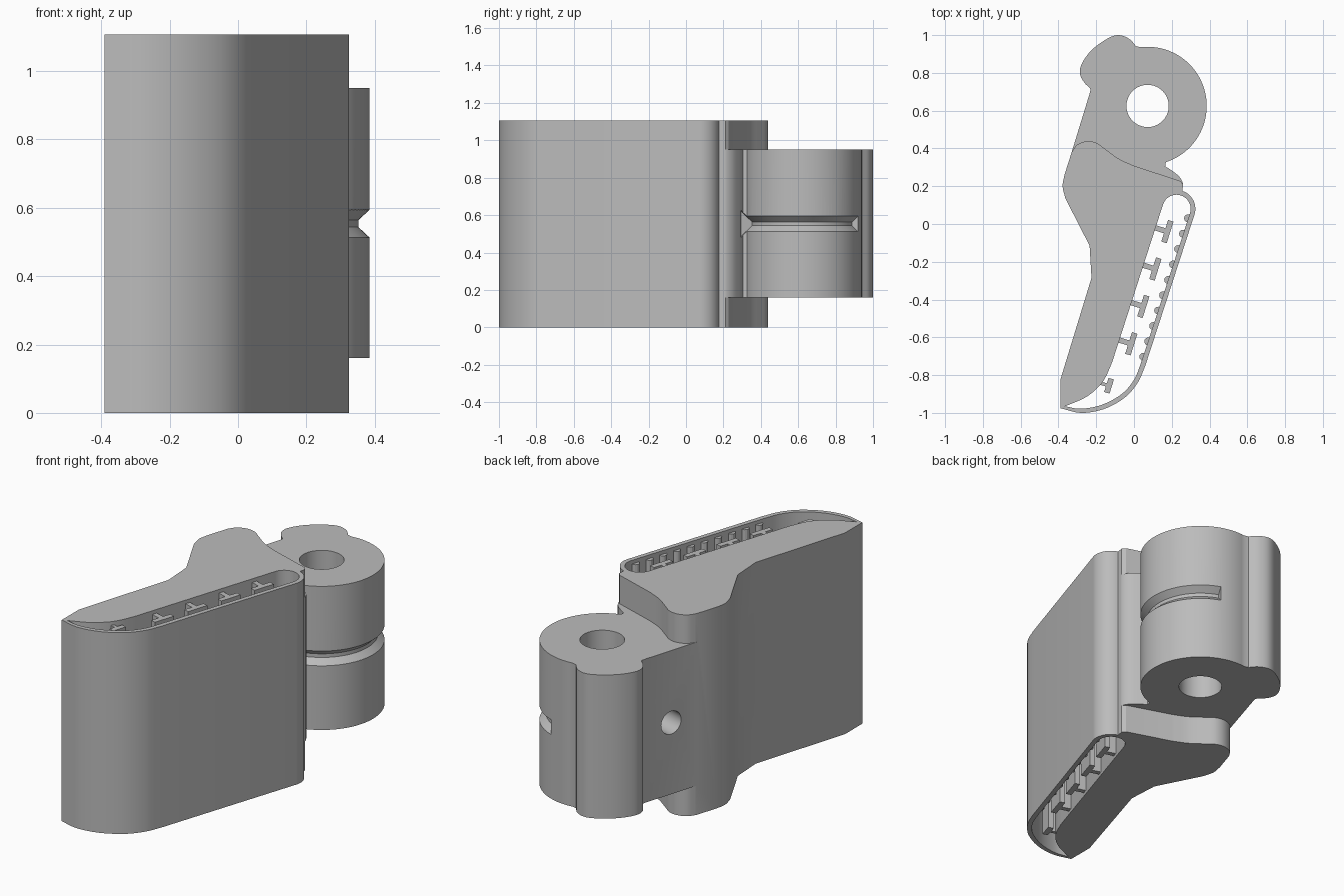
import bpy, bmesh, math
from mathutils import Vector, Matrix

cube = bpy.data.objects.get("Cube")
if cube:
    bpy.data.objects.remove(cube, do_unlink=True)

grey = bpy.data.materials.new("plain grey")
grey.use_nodes = True
grey.diffuse_color = (0.5, 0.5, 0.5, 1)
grey.node_tree.nodes["Principled BSDF"].inputs["Base Color"].default_value = (0.5, 0.5, 0.5, 1)

HEIGHT = 1.107
MID = HEIGHT / 2


def arc(cx, cy, r, a0, a1, n=16):
    angles = [math.radians(a0 + (a1 - a0) * i / n) for i in range(n + 1)]
    return [(cx + r * math.cos(a), cy + r * math.sin(a)) for a in angles]


def curve(pts, n=5):
    """Smooth path through the points."""
    p = [Vector(q) for q in pts]
    p = [2 * p[0] - p[1]] + p + [2 * p[-1] - p[-2]]
    out = []
    for a, b, c, d in zip(p, p[1:], p[2:], p[3:]):
        for i in range(n):
            t = i / n
            v = 0.5 * (2 * b + (c - a) * t + (2 * a - 5 * b + 4 * c - d) * t * t
                       + (3 * b - a - 3 * c + d) * t ** 3)
            out.append(tuple(v))
    return out + [tuple(pts[-1])]


def finish(bm, name):
    bmesh.ops.recalc_face_normals(bm, faces=bm.faces)
    mesh = bpy.data.meshes.new(name)
    bm.to_mesh(mesh)
    bm.free()
    mesh.materials.append(grey)
    ob = bpy.data.objects.new(name, mesh)
    bpy.context.collection.objects.link(ob)
    return ob


def prism(name, profile, z0, z1):
    bm = bmesh.new()
    face = bm.faces.new([bm.verts.new((x, y, z0)) for x, y in profile])
    top = bmesh.ops.extrude_face_region(bm, geom=[face])["geom"]
    verts = [v for v in top if isinstance(v, bmesh.types.BMVert)]
    bmesh.ops.translate(bm, verts=verts, vec=(0, 0, z1 - z0))
    return finish(bm, name)


def bore(name, start, direction, radius, depth):
    """Round cutter that enters at start and ends at depth."""
    d = Vector(direction).normalized()
    bm = bmesh.new()
    bmesh.ops.create_cone(bm, cap_ends=True, segments=40, radius1=radius, radius2=radius,
                          depth=depth + 0.1)
    place = Matrix.Translation(Vector(start) + d * (depth - 0.1) / 2)
    bm.transform(place @ d.to_track_quat("Z", "Y").to_matrix().to_4x4())
    return finish(bm, name)


def combine(target, other, operation):
    mod = target.modifiers.new(operation, "BOOLEAN")
    mod.operation, mod.solver, mod.object = operation, "EXACT", other
    bpy.context.view_layer.objects.active = target
    bpy.ops.object.modifier_apply(modifier=mod.name)
    bpy.data.objects.remove(other, do_unlink=True)


def smooth(ob):
    bpy.ops.object.select_all(action="DESELECT")
    ob.select_set(True)
    bpy.context.view_layer.objects.active = ob
    bpy.ops.object.shade_smooth_by_angle(angle=math.radians(28))


# Main body with rounded outer wall and rear hump
body_profile = (
    curve([(-0.39, -0.975), (-0.28, -1.0), (-0.16, -0.98), (-0.05, -0.92), (0.02, -0.84), (0.06, -0.75)])
    + arc(0.225, 0.08, 0.1, -18, 72)
    + [(0.26, 0.21), (0.245, 0.228)]
    + curve([(0.0, 0.308), (-0.08, 0.345), (-0.15, 0.395), (-0.2, 0.43), (-0.25, 0.438),
             (-0.3, 0.42), (-0.33, 0.38)])
    + curve([(-0.368, 0.26), (-0.378, 0.2), (-0.363, 0.135)])
    + [(-0.235, -0.115), (-0.225, -0.285), (-0.39, -0.825)])
body = prism("body", body_profile, 0, HEIGHT)

# Hinge knuckle with its rear lobe
PIVOT = (0.072, 0.625)
knuckle_profile = (
    arc(*PIVOT, 0.313, -72, 97, 48)
    + curve([(0.01, 0.942), (-0.025, 0.98), (-0.08, 1.0), (-0.14, 0.982), (-0.225, 0.92), (-0.278, 0.845),
             (-0.285, 0.79), (-0.26, 0.745), (-0.232, 0.717), (-0.235, 0.69)])
    + [(-0.33, 0.38), (-0.2, 0.2), (0.2, 0.17)]
    + curve([(0.25, 0.175), (0.26, 0.21), (0.24, 0.25), (0.2, 0.283), (0.165, 0.305)]))
knuckle = prism("knuckle", knuckle_profile, 0.16, 0.95)
combine(body, knuckle, "UNION")

# Long curved slot through the body
slot_profile = (
    arc(0.225, 0.08, 0.075, -18, 162, 20)
    + curve([(-0.115, -0.73), (-0.15, -0.81), (-0.19, -0.865), (-0.26, -0.92), (-0.365, -0.965)])
    + curve([(-0.365, -0.965), (-0.28, -0.978), (-0.17, -0.957), (-0.065, -0.9), (0.0, -0.825),
             (0.034, -0.745)])[1:])
combine(body, prism("slot_cutter", slot_profile, -0.1, HEIGHT + 0.1), "DIFFERENCE")

# Pivot hole and two side holes
combine(body, bore("pivot_cutter", (*PIVOT, 0), (0, 0, 1), 0.112, 1.2), "DIFFERENCE")
combine(body, bore("rear_hole_cutter", (-0.283, 0.533, MID), (0.956, -0.292, 0), 0.063, 0.2), "DIFFERENCE")
combine(body, bore("front_hole_cutter", (-0.23, -0.2, MID), (1, 0.06, 0), 0.063, 0.2), "DIFFERENCE")

# Bevelled groove around the knuckle
bm = bmesh.new()
section = [(0.28, -0.01), (0.35, -0.075), (0.35, 0.075), (0.28, 0.01)]
rings = []
for i in range(41):
    a = math.radians(-76 + 146 * i / 40)
    rings.append([bm.verts.new((PIVOT[0] + r * math.cos(a), PIVOT[1] + r * math.sin(a), MID + z))
                  for r, z in section])
for a, b in zip(rings, rings[1:]):
    for k in range(4):
        bm.faces.new((a[k], a[k - 1], b[k - 1], b[k]))
bm.faces.new(rings[0])
bm.faces.new(rings[-1])
combine(body, finish(bm, "groove_cutter"), "DIFFERENCE")
smooth(body)

# Row of rounded ribs on the outer slot wall
first, last = Vector((0.286, 0.03)), Vector((0.049, -0.703))
for i in range(10):
    c = first.lerp(last, i / 9)
    smooth(prism(f"rib_{i + 1}", arc(c.x, c.y, 0.021, 0, 330, 11), 0.02, HEIGHT - 0.02))

# T-shaped rails on the inner slot wall
along = Vector((0.3, 0.954))
out = Vector((0.954, -0.3))
tee = [(-0.02, -0.014), (0.056, -0.014), (0.056, -0.06), (0.086, -0.06),
       (0.086, 0.06), (0.056, 0.06), (0.056, 0.014), (-0.02, 0.014)]
bases = [Vector((0.109 - 0.0637 * i, -0.019 - 0.198 * i)) for i in range(4)]
bases.append(Vector((-0.2, -0.835)))
for i, base in enumerate(bases):
    scale = 1 if i < 4 else 0.65
    pts = [base + out * u + along * v * scale for u, v in tee]
    prism(f"tee_rail_{i + 1}", [tuple(p) for p in pts], 0.02, HEIGHT - 0.02)
